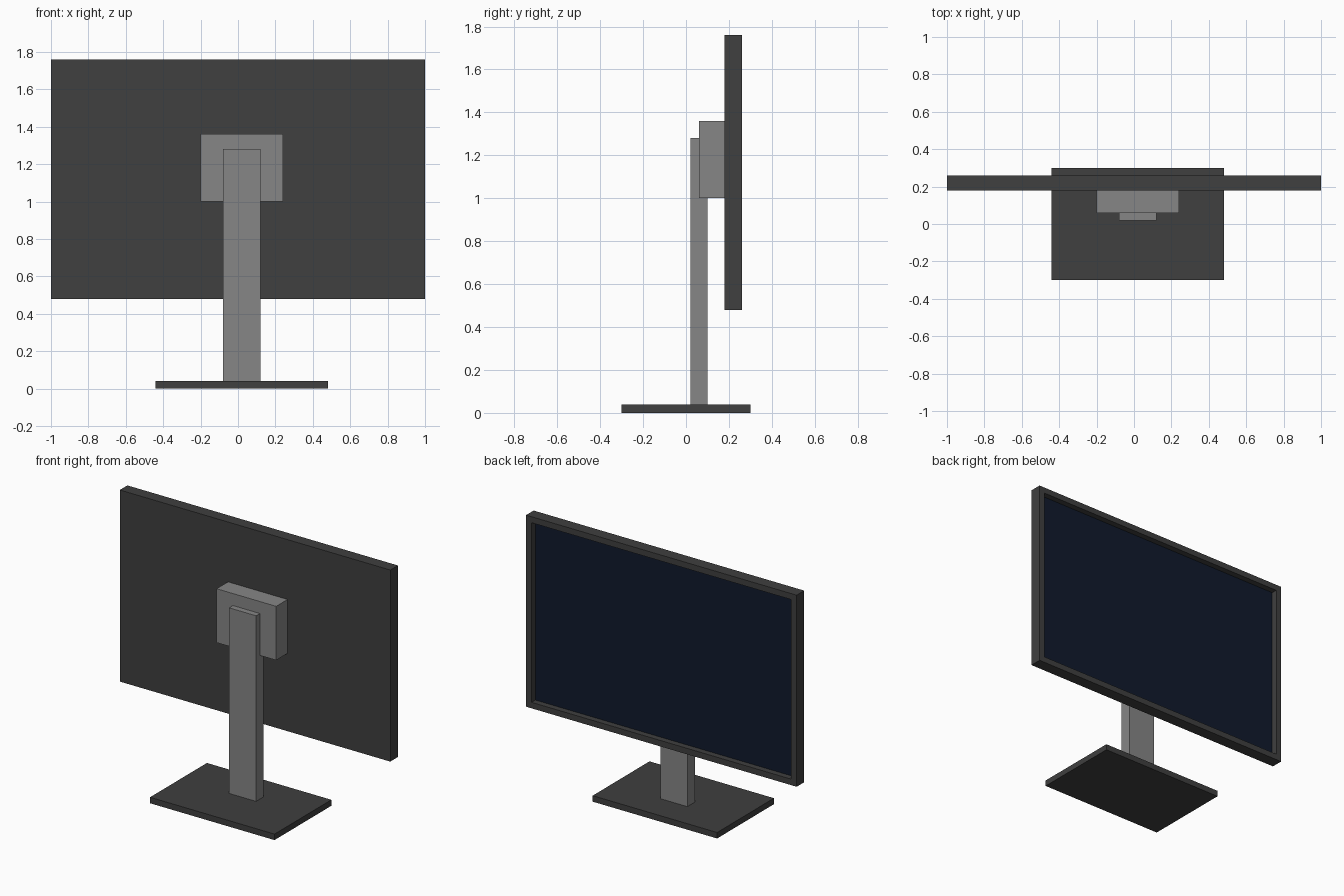
import bpy
import bmesh
from mathutils import Vector

if "Cube" in bpy.data.objects:
    bpy.data.objects.remove(bpy.data.objects["Cube"])


def material(name, color):
    m = bpy.data.materials.new(name)
    m.diffuse_color = (*color, 1.0)
    m.use_nodes = True
    m.node_tree.nodes["Principled BSDF"].inputs["Base Color"].default_value = m.diffuse_color
    return m


DARK = material("dark_plastic", (0.05, 0.05, 0.05))
GREY = material("grey_metal", (0.24, 0.24, 0.24))
NAVY = material("navy_glass", (0.005, 0.01, 0.025))


def box(name, lo, hi, mat):
    """Box between two opposite corners."""
    lo, hi = Vector(lo), Vector(hi)
    bm = bmesh.new()
    bmesh.ops.create_cube(bm, size=1.0)
    bmesh.ops.scale(bm, vec=hi - lo, verts=bm.verts)
    bmesh.ops.translate(bm, vec=(lo + hi) / 2, verts=bm.verts)
    mesh = bpy.data.meshes.new(name)
    bm.to_mesh(mesh)
    bm.free()
    mesh.materials.append(mat)
    obj = bpy.data.objects.new(name, mesh)
    bpy.context.collection.objects.link(obj)
    return obj


# Stand: foot plate, upright and mounting block
box("base", (-0.44, -0.30, 0.0), (0.48, 0.30, 0.04), DARK)
box("column", (-0.08, 0.02, 0.04), (0.12, 0.10, 1.28), GREY)
box("mount_block", (-0.20, 0.06, 1.0), (0.24, 0.18, 1.36), GREY)

# Display housing with a recessed screen on its +y side
housing = box("display_housing", (-1.0, 0.18, 0.48), (1.0, 0.26, 1.76), DARK)
housing.data.materials.append(NAVY)
bm = bmesh.new()
bm.from_mesh(housing.data)
bm.normal_update()
screen = max(bm.faces, key=lambda f: f.normal.y)
bmesh.ops.inset_region(bm, faces=[screen], thickness=0.04, use_even_offset=True)
walls = bmesh.ops.extrude_discrete_faces(bm, faces=[screen])
screen = walls["faces"][0]
bmesh.ops.translate(bm, vec=(0, -0.04, 0), verts=screen.verts)
screen.material_index = 1
bmesh.ops.recalc_face_normals(bm, faces=bm.faces)
bm.to_mesh(housing.data)
bm.free()
